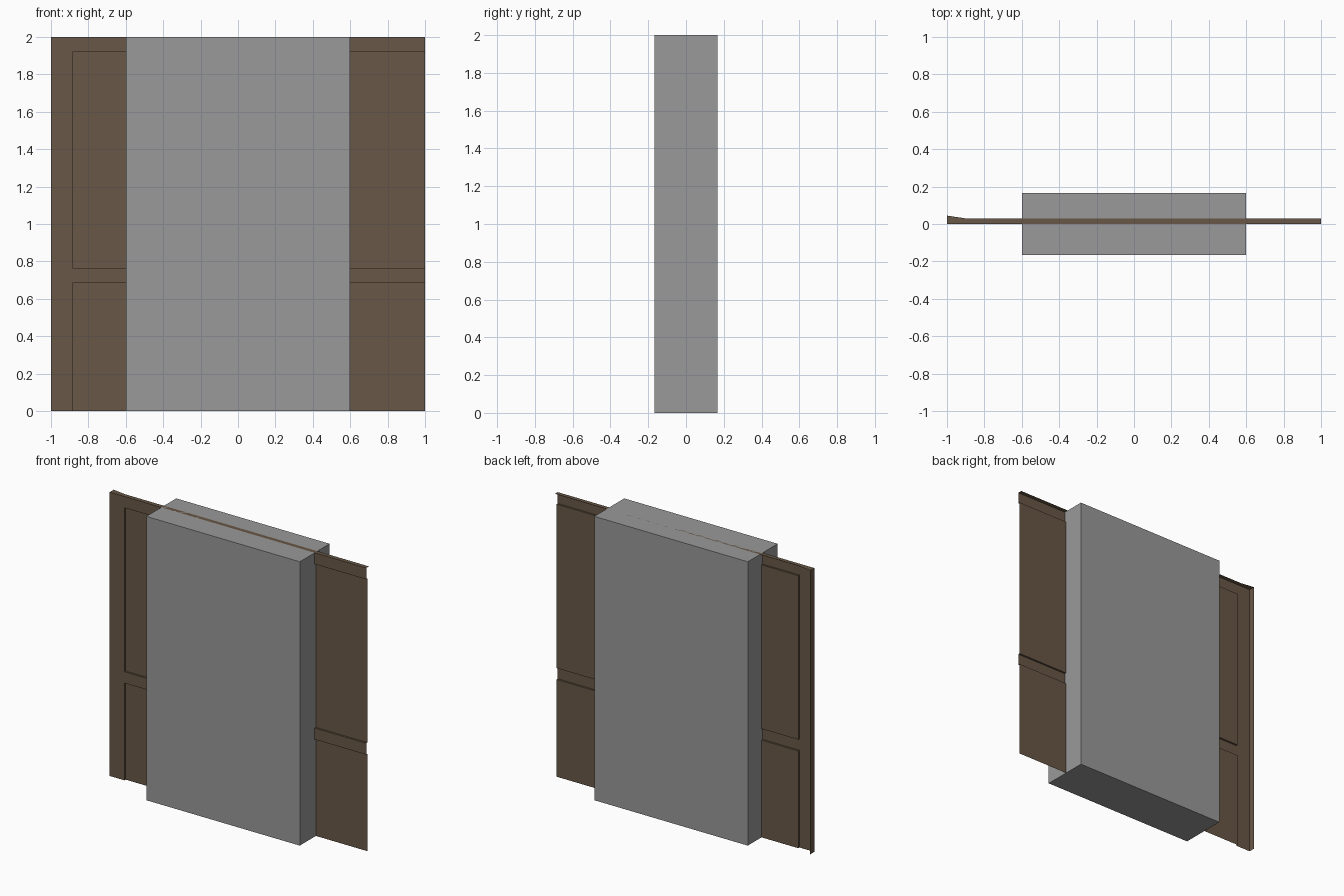
import bpy, bmesh

if "Cube" in bpy.data.objects:
    bpy.data.objects.remove(bpy.data.objects["Cube"])


def material(name, rgb):
    m = bpy.data.materials.new(name)
    m.diffuse_color = (*rgb, 1)
    m.use_nodes = True
    m.node_tree.nodes["Principled BSDF"].inputs["Base Color"].default_value = m.diffuse_color
    return m


wood = material("brown wood", (0.138, 0.096, 0.062))
grey = material("plain grey", (0.32, 0.32, 0.32))


def make_object(name, bm, mat):
    bmesh.ops.remove_doubles(bm, verts=bm.verts, dist=0.0001)
    bmesh.ops.recalc_face_normals(bm, faces=bm.faces)
    me = bpy.data.meshes.new(name)
    bm.to_mesh(me)
    bm.free()
    me.materials.append(mat)
    ob = bpy.data.objects.new(name, me)
    bpy.context.collection.objects.link(ob)


def face(bm, *pts):
    bm.faces.new([bm.verts.new(p) for p in pts])


# Thin panelled sheet: frame at the front, two panels set back, open at right
FRAME_Y, PANEL_Y = 0.0, 0.013
xs = [-1, -0.885, 1]
zs = [0, 0.685, 0.765, 1.92, 2]
bm = bmesh.new()


def depth(i, j):
    return PANEL_Y if i == 1 and j in (0, 2) else FRAME_Y


for i in range(2):
    for j in range(4):
        x0, x1, z0, z1 = xs[i], xs[i + 1], zs[j], zs[j + 1]
        y = depth(i, j)
        face(bm, (x0, y, z0), (x1, y, z0), (x1, y, z1), (x0, y, z1))
        # steps between neighbouring depths
        if i == 0 and depth(1, j) != y:
            y2 = depth(1, j)
            face(bm, (x1, y, z0), (x1, y2, z0), (x1, y2, z1), (x1, y, z1))
        if j < 3 and depth(i, j + 1) != y:
            y2 = depth(i, j + 1)
            face(bm, (x0, y, z1), (x1, y, z1), (x1, y2, z1), (x0, y2, z1))

# Top lip, flared at the left, and left end lip
face(bm, (-1, 0, 2), (-0.885, 0, 2), (1, 0, 2), (1, 0.03, 2), (-0.9, 0.03, 2), (-1, 0.045, 2))
face(bm, (-1, 0, 0), (-1, 0, 2), (-1, 0.045, 2), (-1, 0.045, 0))
make_object("wood_panelling", bm, wood)

# Thick upright block through the middle
bm = bmesh.new()
bmesh.ops.create_cube(bm, size=1)
for v in bm.verts:
    v.co.x *= 1.196
    v.co.y *= 0.332
    v.co.z = v.co.z * 2 + 1
make_object("centre_block", bm, grey)
